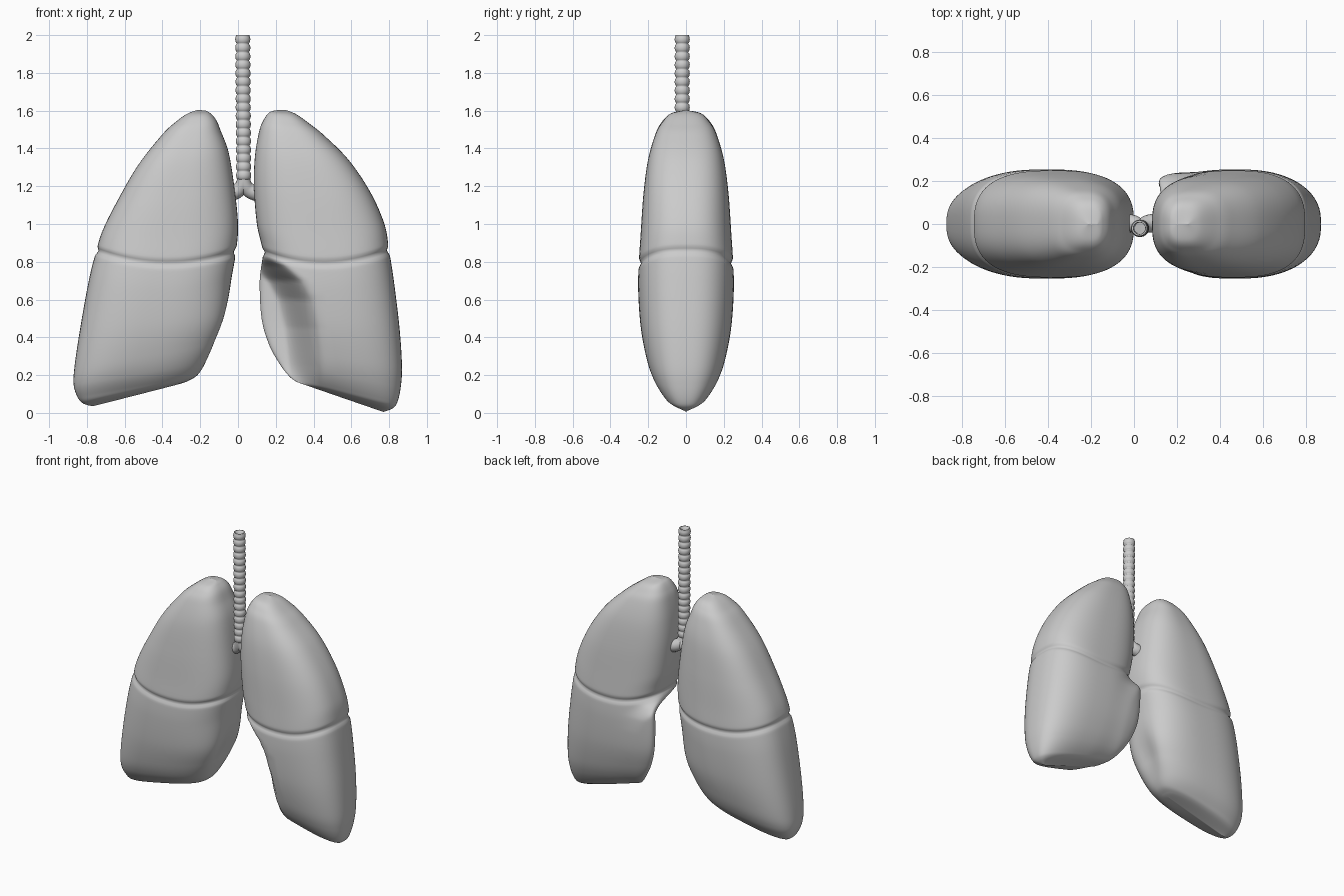
import bpy, bmesh
from math import sin, cos, pi, exp, tau, copysign

if "Cube" in bpy.data.objects:
    bpy.data.objects.remove(bpy.data.objects["Cube"])

def make_object(name, bm):
    bmesh.ops.remove_doubles(bm, verts=bm.verts, dist=0.0004)
    bmesh.ops.recalc_face_normals(bm, faces=bm.faces)
    for f in bm.faces:
        f.smooth = True
    me = bpy.data.meshes.new(name)
    bm.to_mesh(me)
    bm.free()
    ob = bpy.data.objects.new(name, me)
    bpy.context.collection.objects.link(ob)
    return ob

def loft(name, rings):
    bm = bmesh.new()
    vr = [[bm.verts.new(p) for p in r] for r in rings]
    n = len(rings[0])
    for a, b in zip(vr, vr[1:]):
        for j in range(n):
            k = (j + 1) % n
            bm.faces.new((a[j], a[k], b[k], b[j]))
    return make_object(name, bm)

def spline(rows, steps):
    """Catmull-Rom through rows of any width."""
    out = []
    for i in range(len(rows) - 1):
        p = [rows[max(0, min(len(rows) - 1, i + d))] for d in (-1, 0, 1, 2)]
        for s in range(steps):
            t = s / steps
            out.append([0.5 * (2*b + (c - a)*t + (2*a - 5*b + 4*c - d)*t*t
                               + (3*b - a - 3*c + d)*t**3) for a, b, c, d in zip(*p)])
    return out + [list(rows[-1])]

def smooth(t):
    t = max(0.0, min(1.0, t))
    return t * t * (3 - 2 * t)

def interp(x, pts):
    for (x0, y0), (x1, y1) in zip(pts, pts[1:]):
        if x <= x1:
            return y0 + (y1 - y0) * max(0, (x - x0) / (x1 - x0))
    return pts[-1][1]

# Front edge of the hollow beside the heart: z, x
NOTCH = [(0.0, 0.48), (0.25, 0.46), (0.45, 0.44), (0.6, 0.405), (0.7, 0.35),
         (0.78, 0.26), (0.85, 0.13), (0.9, 0.0), (1.7, 0.0)]

def lung(name, rows, side):
    """Rows: inner x, inner z, outer x, outer z, half depth."""
    rings, n = [], 80
    for xi, zi, xo, zo, h in spline(rows, 12):
        h = max(h, 0)
        zm = (zi + zo) / 2
        groove = 0.012 * exp(-((zm - 0.855) / 0.016) ** 2)
        sag = 0.065 * exp(-((zm - 0.85) / 0.33) ** 2)
        cx, hw = (xi + xo) / 2, abs(xo - xi) / 2
        ring = []
        for j in range(n):
            a = tau * j / n
            e = 2 / 2.7
            u = copysign(abs(cos(a)) ** e, cos(a)) if abs(cos(a)) > 1e-6 else 0
            v = copysign(abs(sin(a)) ** e, sin(a)) if abs(sin(a)) > 1e-6 else 0
            x = cx + u * max(hw - groove, 0)
            y = v * max(h - groove, 0)
            z = zm + u * (zo - zi) / 2 - sag * (1 - u * u)
            if side > 0:
                w = smooth((interp(z, NOTCH) - x) / 0.2)
                y = h - (h - y) * (1 - 0.75 * w)
            elif u < 0:
                x += 0.04 * u * u * exp(-(y / 0.1) ** 2 - ((z - 0.42) / 0.15) ** 2)
            ring.append((side * x, y, z))
        rings.append(ring)
    return loft(name, rings)

lung("right_lung", [
    (.17, 1.60, .21, 1.605, 0), (.145, 1.585, .27, 1.583, .08), (.115, 1.55, .33, 1.54, .125),
    (.09, 1.49, .40, 1.475, .16), (.05, 1.38, .53, 1.31, .2), (.02, 1.2, .64, 1.12, .225),
    (.0, 1.0, .715, .97, .24), (.01, .855, .75, .86, .25), (.035, .7, .79, .7, .253),
    (.055, .5, .835, .45, .24), (.1, .37, .865, .25, .21), (.16, .265, .87, .15, .175),
    (.21, .2, .85, .085, .13), (.26, .17, .82, .05, .09), (.30, .155, .77, .035, 0)], -1)

lung("left_lung", [
    (.20, 1.602, .25, 1.605, 0), (.165, 1.59, .31, 1.58, .08), (.135, 1.55, .38, 1.53, .125),
    (.112, 1.49, .455, 1.47, .16), (.09, 1.36, .585, 1.34, .2), (.084, 1.2, .70, 1.17, .225),
    (.1, 1.0, .775, 1.0, .24), (.13, .85, .80, .86, .25), (.115, .7, .825, .7, .253),
    (.125, .5, .855, .45, .24), (.165, .36, .868, .25, .21), (.22, .26, .862, .14, .175),
    (.27, .195, .845, .06, .13), (.31, .165, .82, .025, .09), (.35, .15, .77, .005, 0)], 1)

# Ringed windpipe, hollow at the top
Z0, RINGS = 1.235, 17
prof = []
for i in range(RINGS):
    for s in range(8):
        t = s / 8
        prof.append((0.031 + 0.009 * sin(pi * t) ** 0.6, Z0 + (i + t) * (2 - Z0) / RINGS))
prof += [(0.036, 2.0), (0.028, 2.0), (0.027, 1.96), (0.027, 1.25)]
loft("windpipe", [[(0.025 + 0.005 * (2 - z) / 0.75 + r * cos(tau * k / 32), -0.02 + r * sin(tau * k / 32), z)
                   for k in range(32)] for r, z in prof])

# Forked airways running into the lungs
for name, s in (("right_airway", -1), ("left_airway", 1)):
    cu = bpy.data.curves.new(name, 'CURVE')
    cu.dimensions = '3D'
    cu.bevel_depth = 0.04
    cu.bevel_resolution = 6
    cu.use_fill_caps = True
    sp = cu.splines.new('NURBS')
    pts = [(0.03, -0.02, 1.25, .8), (0.03 + s * .004, -0.015, 1.21, .85),
           (0.03 + s * .025, 0, 1.18, 1.0), (0.03 + s * .06, 0.005, 1.165, 1.1),
           (0.03 + s * .12, 0.005, 1.15, 1.1)]
    sp.points.add(len(pts) - 1)
    for p, (x, y, z, r) in zip(sp.points, pts):
        p.co, p.radius = (x, y, z, 1), r
    sp.use_endpoint_u = True
    sp.order_u = 3
    sp.resolution_u = 8
    bpy.context.collection.objects.link(bpy.data.objects.new(name, cu))
